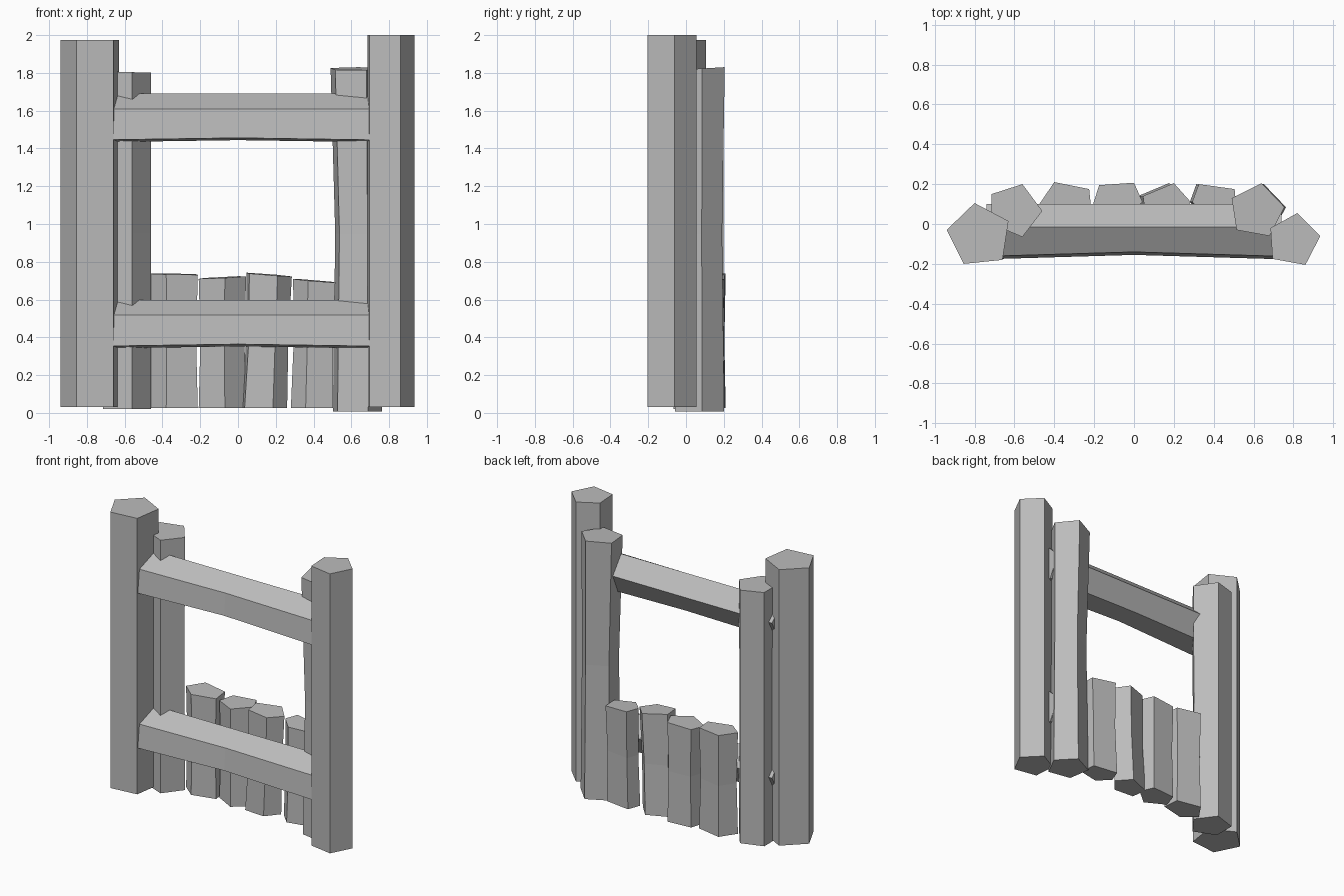
import bpy
import bmesh

if "Cube" in bpy.data.objects:
    bpy.data.objects.remove(bpy.data.objects["Cube"], do_unlink=True)

wood = bpy.data.materials.new("weathered grey")
wood.use_nodes = True
GREY = (0.5, 0.5, 0.5, 1)
wood.diffuse_color = GREY
wood.node_tree.nodes["Principled BSDF"].inputs["Base Color"].default_value = GREY


def loft(name, rings):
    """Skin a list of equal-sized rings and cap both ends."""
    bm = bmesh.new()
    loops = [[bm.verts.new(p) for p in ring] for ring in rings]
    for a, b in zip(loops, loops[1:]):
        n = len(a)
        for i in range(n):
            j = (i + 1) % n
            bm.faces.new((a[i], a[j], b[j], b[i]))
    bm.faces.new(loops[0])
    bm.faces.new(loops[-1])
    bmesh.ops.recalc_face_normals(bm, faces=bm.faces)
    mesh = bpy.data.meshes.new(name)
    bm.to_mesh(mesh)
    bm.free()
    mesh.materials.append(wood)
    obj = bpy.data.objects.new(name, mesh)
    bpy.context.collection.objects.link(obj)
    return obj


def log(name, outline, levels, tilt=(0, 0)):
    """Upright log; each level is (height, x shift, scale), tilt slopes the top."""
    cx = sum(x for x, y in outline) / len(outline)
    cy = sum(y for x, y in outline) / len(outline)
    rings = []
    for k, (z, dx, s) in enumerate(levels):
        tx, ty = tilt if k == len(levels) - 1 else (0, 0)
        rings.append([(cx + (x - cx) * s + dx, cy + (y - cy) * s,
                       z + (x - cx) * tx + (y - cy) * ty) for x, y in outline])
    return loft(name, rings)


# Tall outer posts
log("right_outer_post",
    [(-.94, -.03), (-.80, .105), (-.63, .015), (-.66, -.18), (-.855, -.2)],
    [(.03, 0, 1), (1.975, 0, 1)])
log("left_outer_post",
    [(.685, -.02), (.82, .055), (.935, -.06), (.86, -.205), (.695, -.175)],
    [(.03, 0, 1), (2, 0, 1)])

# Shorter inner posts
log("right_inner_post",
    [(-.715, .15), (-.56, .2), (-.46, .065), (-.56, -.065), (-.715, 0)],
    [(.02, 0, 1), (.95, 0, .99), (1.805, 0, 1)], (-.03, 0))
log("left_inner_post",
    [(.49, .13), (.64, .205), (.755, .085), (.68, -.06), (.515, -.03)],
    [(.008, .01, .98), (.95, .012, .9), (1.822, 0, 1)], (0, .06))

# Bowed cross rails with a five-sided section
SECTION = [(-.015, .13), (-.14, .05), (-.155, -.11), (.02, -.122), (.1, .02)]
for name, height in (("upper_rail", 1.56), ("lower_rail", .468)):
    rings = []
    for x, dy, dz in ((-.74, -.022, -.005), (0, 0, .006), (.74, -.022, -.005)):
        rings.append([(x, y + (dy if y < -.1 else 0),
                       height + z + (dz if z < 0 else 0)) for y, z in SECTION])
    loft(name, rings)

# Short palisade logs, slightly pinched at mid height
palisade = [
    ([(-.475, .1), (-.40, .21), (-.225, .175), (-.213, .06), (-.38, .02)],
     .735, 0, (-.02, .03)),
    ([(-.208, .09), (-.175, .195), (0, .207), (.043, .11), (-.07, .015)],
     .717, 0, (.05, .03)),
    ([(.045, .14), (.20, .205), (.285, .11), (.21, .02), (.06, .03)],
     .732, -.025, (-.08, .03)),
    ([(.292, .11), (.325, .2), (.505, .175), (.515, .06), (.37, .03)],
     .7, -.012, (-.08, .03)),
]
for i, (outline, top, lean, tilt) in enumerate(palisade):
    log(f"palisade_log_{i + 1}", outline,
        [(.025, lean, 1), (.38, lean * .4, .93), (top, 0, 1)], tilt)
